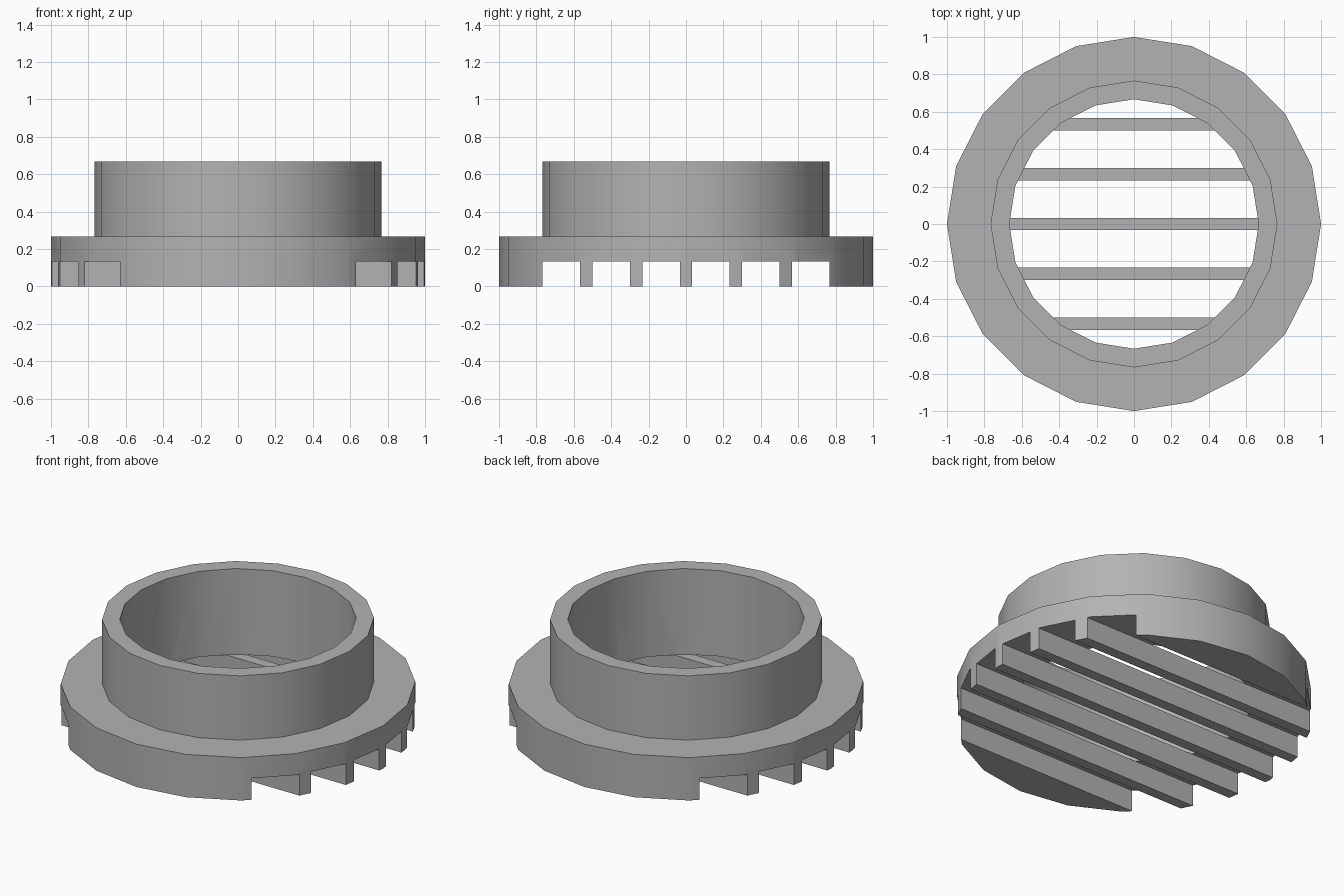
import bpy, bmesh, math
from mathutils import Vector

SIDES = 20
BAR_TOP = 0.1333      # top of the grille bars
FLANGE_TOP = 0.2667
HEIGHT = 0.6667
BORE, COLLAR, RIM = 0.6667, 0.7667, 1.0

cube = bpy.data.objects.get("Cube")
if cube:
    bpy.data.objects.remove(cube, do_unlink=True)

grey = bpy.data.materials.new("plain_grey")
grey.use_nodes = True
colour = (0.45, 0.45, 0.45, 1)
grey.diffuse_color = colour
grey.node_tree.nodes["Principled BSDF"].inputs["Base Color"].default_value = colour


def make_object(name, bm):
    bmesh.ops.recalc_face_normals(bm, faces=bm.faces)
    mesh = bpy.data.meshes.new(name)
    bm.to_mesh(mesh)
    bm.free()
    mesh.materials.append(grey)
    obj = bpy.data.objects.new(name, mesh)
    bpy.context.collection.objects.link(obj)
    return obj


def revolve(name, profile):
    """Turn an (r, z) profile around z, starting and ending on the axis."""
    bm = bmesh.new()
    verts = [bm.verts.new((r, 0, z)) for r, z in profile]
    edges = [bm.edges.new(pair) for pair in zip(verts, verts[1:])]
    bmesh.ops.spin(bm, geom=verts + edges, cent=(0, 0, 0), axis=(0, 0, 1),
                   angle=math.tau, steps=SIDES)
    bmesh.ops.remove_doubles(bm, verts=bm.verts, dist=1e-4)
    return make_object(name, bm)


# Flange, collar and a floor closing the bore at bar height
vent = revolve("flanged_vent_collar", [
    (0, 0), (RIM, 0), (RIM, FLANGE_TOP), (COLLAR, FLANGE_TOP),
    (COLLAR, HEIGHT), (BORE, HEIGHT), (BORE, BAR_TOP), (0, BAR_TOP)])

# Six slots cut through the underside leave five bars and two end caps
bm = bmesh.new()
for i in range(6):
    y = (i - 2.5) * 0.2667
    new = bmesh.ops.create_cube(bm, size=1)["verts"]
    bmesh.ops.scale(bm, vec=(3, 0.2, BAR_TOP + 0.2), verts=new)
    bmesh.ops.translate(bm, vec=Vector((0, y, BAR_TOP / 2 - 0.1)), verts=new)
cutter = make_object("slot_cutter", bm)
cutter.hide_render = True

cut = vent.modifiers.new("slots", 'BOOLEAN')
cut.operation = 'DIFFERENCE'
cut.solver = 'EXACT'
cut.object = cutter

bpy.ops.object.select_all(action='DESELECT')
vent.select_set(True)
bpy.context.view_layer.objects.active = vent
bpy.ops.object.modifier_apply(modifier=cut.name)
bpy.data.objects.remove(cutter, do_unlink=True)
bpy.ops.object.shade_smooth_by_angle(angle=math.radians(30))
